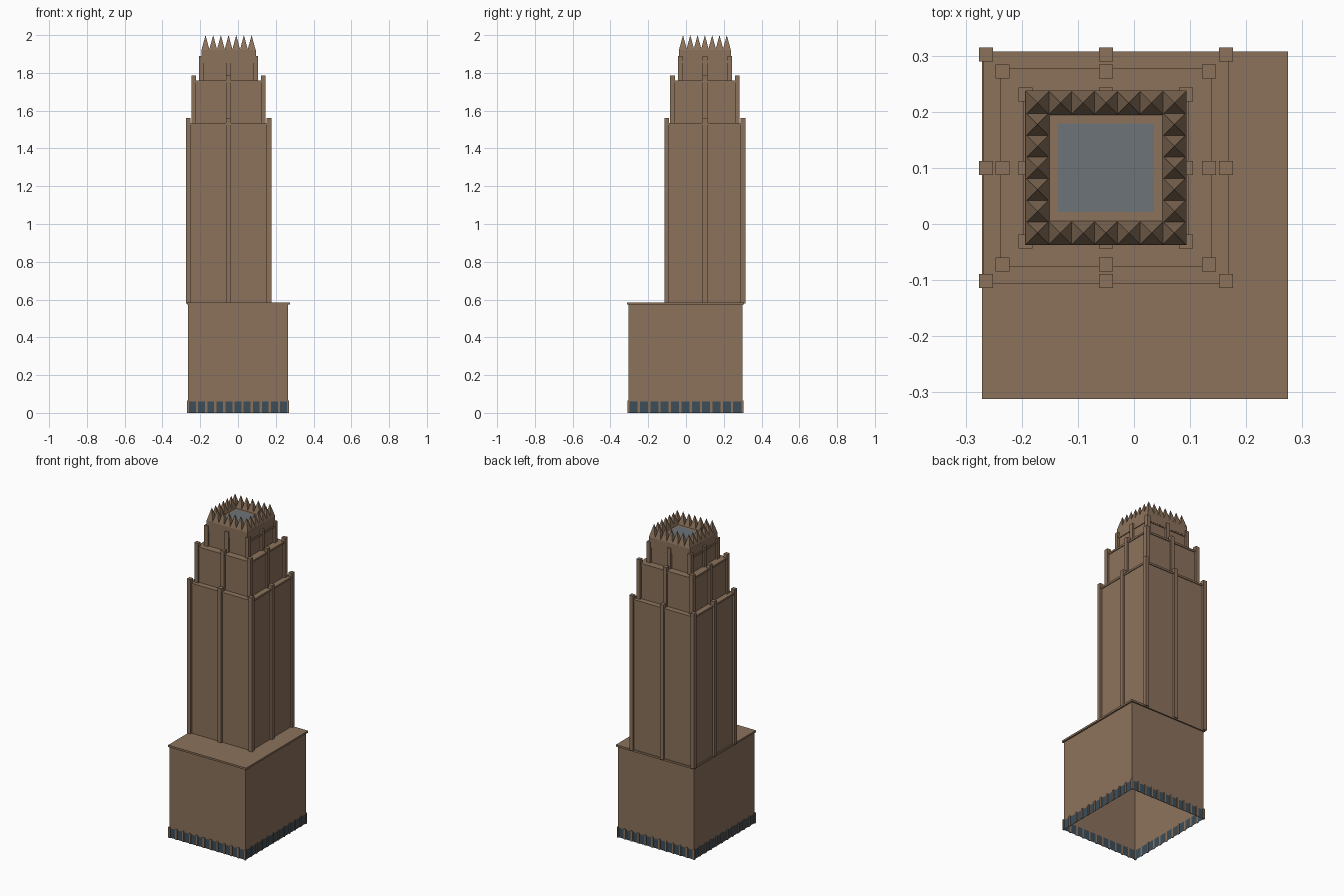
import bpy, bmesh

cube = bpy.data.objects.get("Cube")
if cube:
    bpy.data.objects.remove(cube)


def material(name, rgb):
    m = bpy.data.materials.new(name)
    m.use_nodes = True
    m.diffuse_color = (*rgb, 1)
    m.node_tree.nodes["Principled BSDF"].inputs["Base Color"].default_value = (*rgb, 1)
    return m


STONE = material("brown_stone", (0.262, 0.171, 0.107))
GLASS = material("dark_glass", (0.045, 0.075, 0.1))
ROOF = material("grey_roof", (0.15, 0.174, 0.188))


def add_box(bm, x, y, hx, hy, z0, z1, bottom=True, top=True):
    """Upright box about (x, y), optionally without its end faces."""
    corners = [(-1, -1), (1, -1), (1, 1), (-1, 1)]
    lo = [bm.verts.new((x + a * hx, y + b * hy, z0)) for a, b in corners]
    hi = [bm.verts.new((x + a * hx, y + b * hy, z1)) for a, b in corners]
    for i in range(4):
        j = (i + 1) % 4
        bm.faces.new((lo[i], lo[j], hi[j], hi[i]))
    if bottom:
        bm.faces.new(lo[::-1])
    if top:
        bm.faces.new(hi)


def add_spike(bm, x, y, half, z0, z1):
    """Four-sided pyramid."""
    base = [bm.verts.new((x + a * half, y + b * half, z0))
            for a, b in [(-1, -1), (1, -1), (1, 1), (-1, 1)]]
    tip = bm.verts.new((x, y, z1))
    for i in range(4):
        bm.faces.new((base[i], base[(i + 1) % 4], tip))


def finish(name, bm, mat):
    me = bpy.data.meshes.new(name)
    bm.to_mesh(me)
    bm.free()
    me.materials.append(mat)
    ob = bpy.data.objects.new(name, me)
    bpy.context.scene.collection.objects.link(ob)
    return ob


def box(name, mat, *args, **kw):
    bm = bmesh.new()
    add_box(bm, *args, **kw)
    finish(name, bm, mat)


# Podium: hollow shell, street-level glazing and roof slab
PX, PY, HX, HY = 0.0, -0.003, 0.265, 0.302
GLASS_TOP = 0.06
box("storefront_glass", GLASS, PX, PY, HX, HY, 0, GLASS_TOP, bottom=False, top=False)
box("podium_walls", STONE, PX, PY, HX, HY, GLASS_TOP, 0.578, bottom=False)
box("podium_cap", STONE, 0.002, -0.002, 0.2725, 0.3095, 0.573, 0.585)

# Mullions between the storefront panes
PANES = 11
bm = bmesh.new()
for i in range(PANES + 1):
    t = 2 * i / PANES - 1
    for s in (-1, 1):
        add_box(bm, PX + t * HX, PY + s * (HY + 0.002), 0.006, 0.003, 0, 0.066)
        add_box(bm, PX + s * (HX + 0.002), PY + t * HY, 0.003, 0.006, 0, 0.066)
finish("storefront_mullions", bm, STONE)

# Stepped tower: wall, parapet slab and eight pilasters for each tier
TX, TY = -0.05, 0.1
tiers = [("lower", 0.214, 0.202, 0.58, 1.535),
         ("middle", 0.184, 0.172, 1.53, 1.76),
         ("upper", 0.143, 0.131, 1.755, 1.865)]
for label, hx, hy, z0, z1 in tiers:
    box(label + "_tier_walls", STONE, TX, TY, hx, hy, z0, z1 - 0.005)
    box(label + "_tier_parapet", STONE, TX, TY, hx + 0.005, hy + 0.005, z1 - 0.012, z1)
    bm = bmesh.new()
    for a in (-1, 0, 1):
        for b in (-1, 0, 1):
            if a or b:
                add_box(bm, TX + a * hx, TY + b * hy, 0.0125, 0.0125, z0, z1 + 0.025)
    finish(label + "_tier_pilasters", bm, STONE)

# Crown: plinth, flat roof panel and a ring of spikes
CROWN = 1.92
box("crown_plinth", STONE, TX, TY, 0.144, 0.137, 1.86, CROWN)
box("crown_roof", ROOF, TX, TY, 0.086, 0.079, CROWN - 0.004, CROWN + 0.002)
bm = bmesh.new()
for i in range(7):
    for j in range(7):
        if i in (0, 6) or j in (0, 6):
            add_spike(bm, TX + (i - 3) / 3 * 0.122, TY + (j - 3) / 3 * 0.116,
                      0.0215, CROWN, 2.0)
finish("crown_spikes", bm, STONE)
